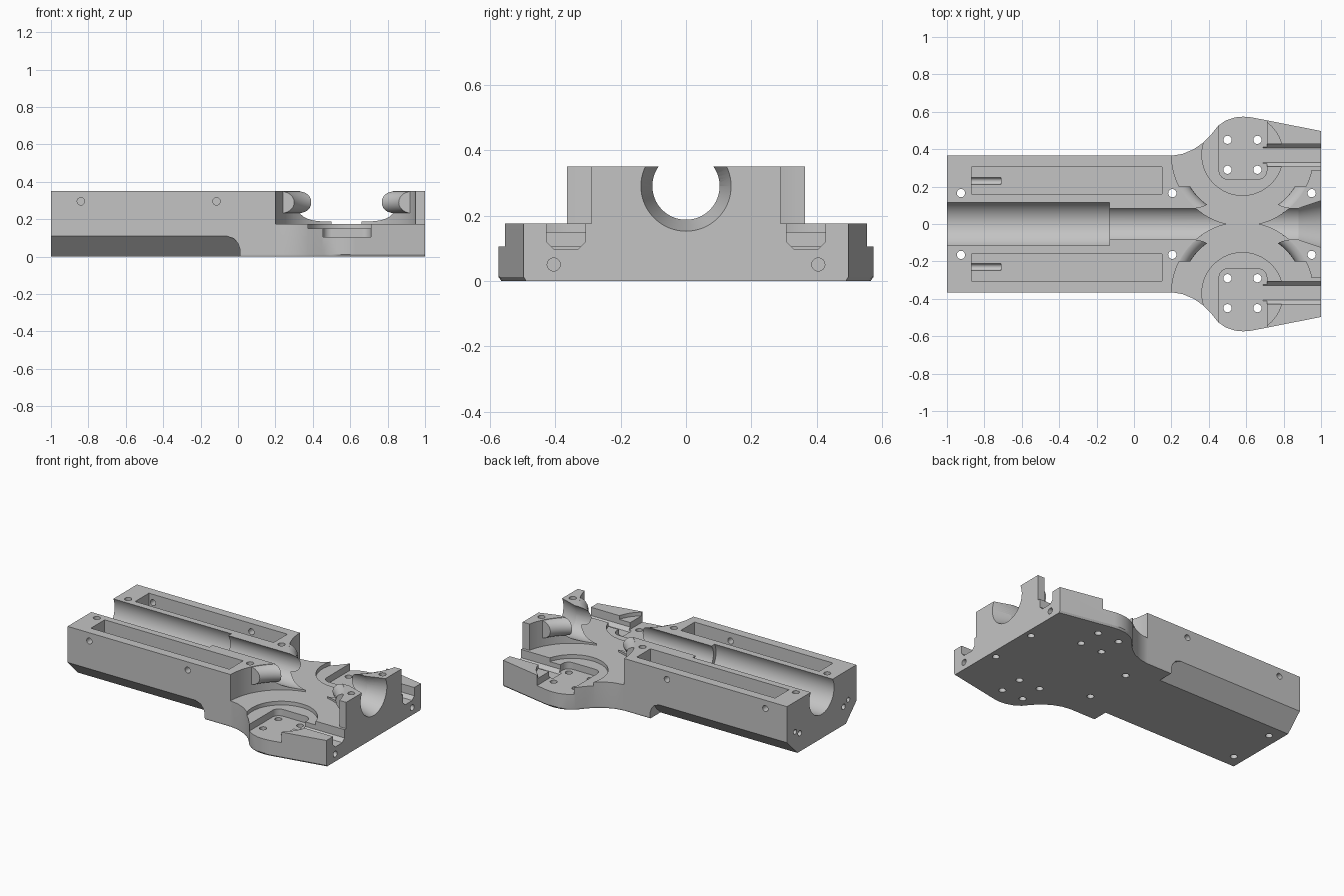
import bpy, bmesh, math
from mathutils import Vector, Matrix

if "Cube" in bpy.data.objects:
    bpy.data.objects.remove(bpy.data.objects["Cube"])

grey = bpy.data.materials.new("light_grey")
grey.use_nodes = True
grey.diffuse_color = (0.55, 0.55, 0.55, 1)
grey.node_tree.nodes["Principled BSDF"].inputs["Base Color"].default_value = grey.diffuse_color

WHEEL_X, WHEEL_Y, DECK, TOP = 0.58, 0.37, 0.175, 0.35
BORE_Z = 0.29


def make(name, bm):
    bmesh.ops.recalc_face_normals(bm, faces=bm.faces)
    mesh = bpy.data.meshes.new(name)
    bm.to_mesh(mesh)
    bm.free()
    mesh.materials.append(grey)
    obj = bpy.data.objects.new(name, mesh)
    bpy.context.collection.objects.link(obj)
    return obj


def box(name, x, y, z):
    bm = bmesh.new()
    bmesh.ops.create_cube(bm, size=1)
    for v in bm.verts:
        v.co = Vector(r[0] if c < 0 else r[1] for c, r in zip(v.co, (x, y, z)))
    return make(name, bm)


def rod(name, start, end, r1, r2=None, sides=24):
    """Cylinder or cone between two points."""
    a, b = Vector(start), Vector(end)
    turn = (b - a).to_track_quat("Z", "Y").to_matrix().to_4x4()
    bm = bmesh.new()
    bmesh.ops.create_cone(bm, cap_ends=True, segments=sides, radius1=r1,
                          radius2=r2 or r1, depth=(b - a).length,
                          matrix=Matrix.Translation((a + b) / 2) @ turn)
    return make(name, bm)


def loft(name, loops):
    """Closed solid through matching loops of points."""
    bm = bmesh.new()
    rings = [[bm.verts.new(p) for p in loop] for loop in loops]
    bm.faces.new(rings[0][::-1])
    bm.faces.new(rings[-1])
    for low, high in zip(rings, rings[1:]):
        for i in range(len(low)):
            bm.faces.new((low[i - 1], low[i], high[i], high[i - 1]))
    return make(name, bm)


def prism(name, loop, offset):
    return loft(name, [loop, [Vector(p) + Vector(offset) for p in loop]])


def combine(target, tool, operation="DIFFERENCE"):
    mod = target.modifiers.new("cut", "BOOLEAN")
    mod.operation, mod.solver, mod.object = operation, "EXACT", tool
    bpy.context.view_layer.objects.active = target
    bpy.ops.object.modifier_apply(modifier=mod.name)
    bpy.data.objects.remove(tool)


# Housing blank: narrow rear, flared motor lobes, tapered nose, eased bottom edge
half = [(-1, .365), (.2, .365), (.26, .375), (.32, .4), (.37, .435), (.41, .475),
        (.45, .525), (.49, .553), (.54, .57), (.585, .574), (.63, .57), (1, .497)]
outline = half + [(x, -y) for x, y in reversed(half)]
body = loft("housing", [[(x, y * k, z) for x, y in outline]
                        for k, z in ((.985, 0), (1, .012), (1, TOP))])


def wheel_rib(side, way):
    """Rounded rib following the chamber wall, cut square at its outer end."""
    loops = []
    for i in range(15):
        d = .17 + .01 * i
        ring = []
        for j in range(24):
            a = math.tau * j / 24
            r = .385 + .058 * math.cos(a)
            ring.append((WHEEL_X + way * math.sqrt(r * r - d * d), side * (WHEEL_Y - d),
                         BORE_Z + .058 * math.sin(a)))
        loops.append(ring)
    return loft("wheel_rib", loops)


# Lower the lobes to deck height, narrow the nose, hollow the wheel chambers, add ribs
for s in (-1, 1):
    combine(body, box("lobe_cut", (.2, 1.2), sorted((.365 * s, s)), (DECK, .6)))
    combine(body, box("nose_cut", (WHEEL_X, 1.2), sorted((.29 * s, s)), (DECK, .6)))
    combine(body, rod("wheel_chamber", (WHEEL_X, WHEEL_Y * s, DECK),
                      (WHEEL_X, WHEEL_Y * s, .6), .379, sides=96))
for s in (-1, 1):
    for way in (-1, 1):
        combine(body, wheel_rib(s, way), "UNION")

# Barrel bore: wide rear, narrow middle, flared muzzle
for x0, x1, r0, r1 in ((-1.1, -.13, .13, .13), (-.2, 1.1, .103, .103), (.88, 1.01, .103, .141)):
    combine(body, rod("bore", (x0, 0, BORE_Z), (x1, 0, BORE_Z), r0, r1, 64))

for s in (-1, 1):
    # Motor seat: round recess, then a rounded square pocket open to the outside
    combine(body, rod("motor_recess", (WHEEL_X, WHEEL_Y * s, .15), (WHEEL_X, WHEEL_Y * s, .6), .217, sides=64))
    pocket = []
    for cx, a0 in ((.5, 180), (.665, 270)):
        for i in range(7):
            a = math.radians(a0 + i * 15)
            pocket.append((cx + .045 * math.cos(a), s * (.285 + .045 * math.sin(a)), .105))
    pocket += [(.71, s * .7, .105), (.455, s * .7, .105)]
    combine(body, prism("motor_pocket", pocket, (0, 0, .15)))

    # Wire channel to the nose with chamfered floor corners
    section = [(.308, .3), (.308, .12), (.33, .097), (.405, .097), (.427, .12), (.427, .3)]
    combine(body, prism("wire_channel", [(.69, y * s, z) for y, z in section], (.5, 0, 0)))

    # Long top slot with a screw groove in its floor
    combine(body, box("top_slot", (-.87, .15), sorted((.16 * s, .305 * s)), (.12, .5)))
    combine(body, rod("screw_groove", (-1.1, .23 * s, .122), (-.71, .23 * s, .122), .018))
    combine(body, rod("rear_hole", (-1.1, .28 * s, .15), (-.8, .28 * s, .15), .016))

    # Lower rear edge chamfer, rounded where it stops
    edge = [(-1.1, -.05), (.01, -.05), (.01, .04), (0, .07), (-.02, .095), (-.06, .11), (-1.1, .11)]
    combine(body, prism("edge_chamfer", [(x, s * (.255 + z), z) for x, z in edge], (0, s * .4, 0)))

    # Screw holes: vertical, side and nose
    for x, y in ((-.925, .165), (.205, .165), (.95, .165),
                 (.5, .45), (.66, .45), (.5, .29), (.66, .29)):
        combine(body, rod("screw_hole", (x, y * s, -.1), (x, y * s, .5), .022))
    for x in (-.84, -.115):
        combine(body, rod("side_hole", (x, .25 * s, .295), (x, .5 * s, .295), .02))
    combine(body, rod("nose_hole", (.8, .405 * s, .05), (1.1, .405 * s, .05), .02))

# Smooth curved walls while keeping the flats flat
bpy.ops.object.select_all(action="DESELECT")
body.select_set(True)
bpy.context.view_layer.objects.active = body
bpy.ops.object.shade_smooth_by_angle(angle=math.radians(30))
weighted = body.modifiers.new("flat_normals", "WEIGHTED_NORMAL")
weighted.keep_sharp = True
